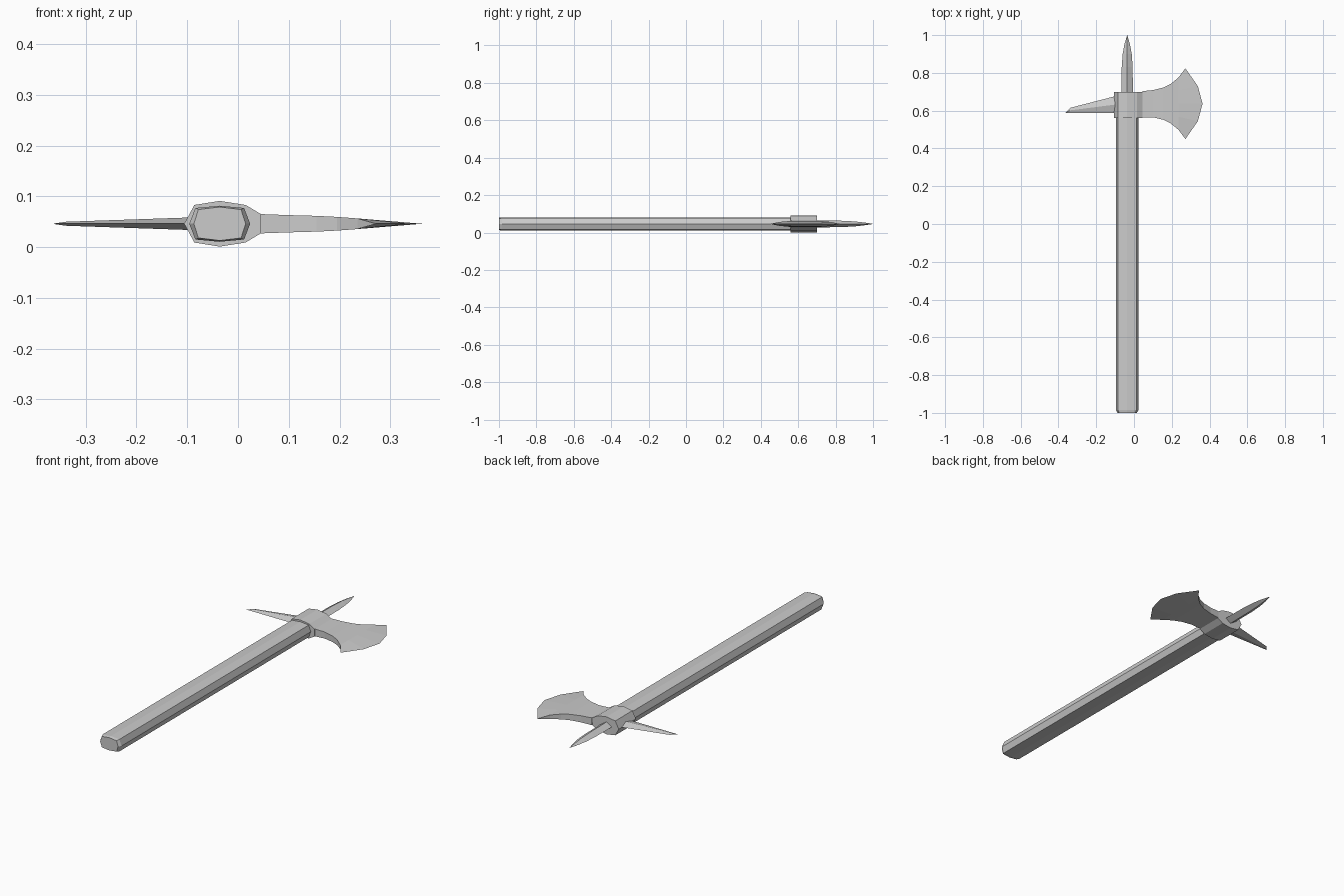
import bpy, bmesh

if "Cube" in bpy.data.objects:
    bpy.data.objects.remove(bpy.data.objects["Cube"])

CZ = 0.046   # height of the mid plane
CX = -0.036  # handle axis
CY = 0.637   # blade centre line


def loft(name, rings):
    """Skin a list of equal-length vertex rings and cap both ends."""
    bm = bmesh.new()
    rows = [[bm.verts.new(p) for p in ring] for ring in rings]
    n = len(rows[0])
    for a, b in zip(rows, rows[1:]):
        for i in range(n):
            j = (i + 1) % n
            bm.faces.new((a[i], a[j], b[j], b[i]))
    bm.faces.new(rows[0])
    bm.faces.new(rows[-1])
    bmesh.ops.remove_doubles(bm, verts=bm.verts, dist=1e-5)
    bmesh.ops.dissolve_degenerate(bm, edges=bm.edges, dist=1e-6)
    bmesh.ops.recalc_face_normals(bm, faces=bm.faces)
    mesh = bpy.data.meshes.new(name)
    bm.to_mesh(mesh)
    bm.free()
    obj = bpy.data.objects.new(name, mesh)
    bpy.context.collection.objects.link(obj)
    return obj


def octagon(y, side, shoulder_x, shoulder_z, top):
    pts = [(side, 0), (shoulder_x, shoulder_z), (0, top), (-shoulder_x, shoulder_z),
           (-side, 0), (-shoulder_x, -shoulder_z), (0, -top), (shoulder_x, -shoulder_z)]
    return [(CX + x, y, CZ + z) for x, z in pts]


# Handle: eight-sided shaft with a small bevel at the butt
loft("handle", [octagon(-1.0, 0.051, 0.042, 0.028, 0.033),
                octagon(-0.985, 0.06, 0.048, 0.031, 0.0355),
                octagon(0.57, 0.06, 0.048, 0.031, 0.0355)])

# Collar: socket that flares towards the blade
upper = [(-0.086, 0.037), (CX, 0.045), (0.015, 0.037), (0.045, 0.019)]
section = [(-0.106, 0)] + upper + [(x, -z) for x, z in reversed(upper)]
loft("collar", [[(x, y, CZ + z) for x, z in section] for y in (0.56, 0.70)])

# Axe blade: stations of (x, half width, half thickness), then the sharp edge
stations = [(0.045, 0.07, 0.019), (0.10, 0.072, 0.017), (0.155, 0.085, 0.0155),
            (0.195, 0.105, 0.0135), (0.235, 0.138, 0.0105)]
steps = (-1, -0.5, 0, 0.5, 1)
rings = []
for x, w, t in stations:
    rings.append([(x, CY - 0.004 * (x < 0.06) + w * s, CZ + t) for s in steps]
                 + [(x, CY - 0.004 * (x < 0.06) + w * s, CZ - t) for s in reversed(steps)])
edge = [(0.272, CY - 0.187, CZ), (0.338, CY - 0.093, CZ), (0.363, CY, CZ),
        (0.338, CY + 0.093, CZ), (0.272, CY + 0.187, CZ)]
# The two copies of the edge weld into one line, so skin without an end cap
bm = bmesh.new()
rows = [[bm.verts.new(p) for p in r] for r in rings + [edge + edge[::-1]]]
for a, b in zip(rows, rows[1:]):
    for i in range(10):
        j = (i + 1) % 10
        bm.faces.new((a[i], a[j], b[j], b[i]))
bmesh.ops.remove_doubles(bm, verts=bm.verts, dist=1e-5)
bmesh.ops.recalc_face_normals(bm, faces=bm.faces)
blade_mesh = bpy.data.meshes.new("axe_blade")
bm.to_mesh(blade_mesh)
bm.free()
bpy.context.collection.objects.link(bpy.data.objects.new("axe_blade", blade_mesh))

# Back spike: diamond section with a straight lower edge and hooked tip
loft("back_spike", [[(x, hi, CZ), (x, (hi + lo) / 2, CZ + t), (x, lo, CZ), (x, (hi + lo) / 2, CZ - t)]
                    for x, hi, lo, t in [(-0.09, 0.679, 0.588, 0.0125),
                                         (-0.338, 0.615, 0.588, 0.004),
                                         (-0.363, 0.5885, 0.5875, 0.0005)]])

# Top spike: diamond section curving to a point
loft("top_spike", [[(CX + w, y, CZ), (CX, y, CZ + t), (CX - w, y, CZ), (CX, y, CZ - t)]
                   for y, w, t in [(0.69, 0.030, 0.019), (0.83, 0.029, 0.017),
                                   (0.90, 0.024, 0.0135), (0.95, 0.015, 0.008),
                                   (1.0, 0.0005, 0.0005)]])
